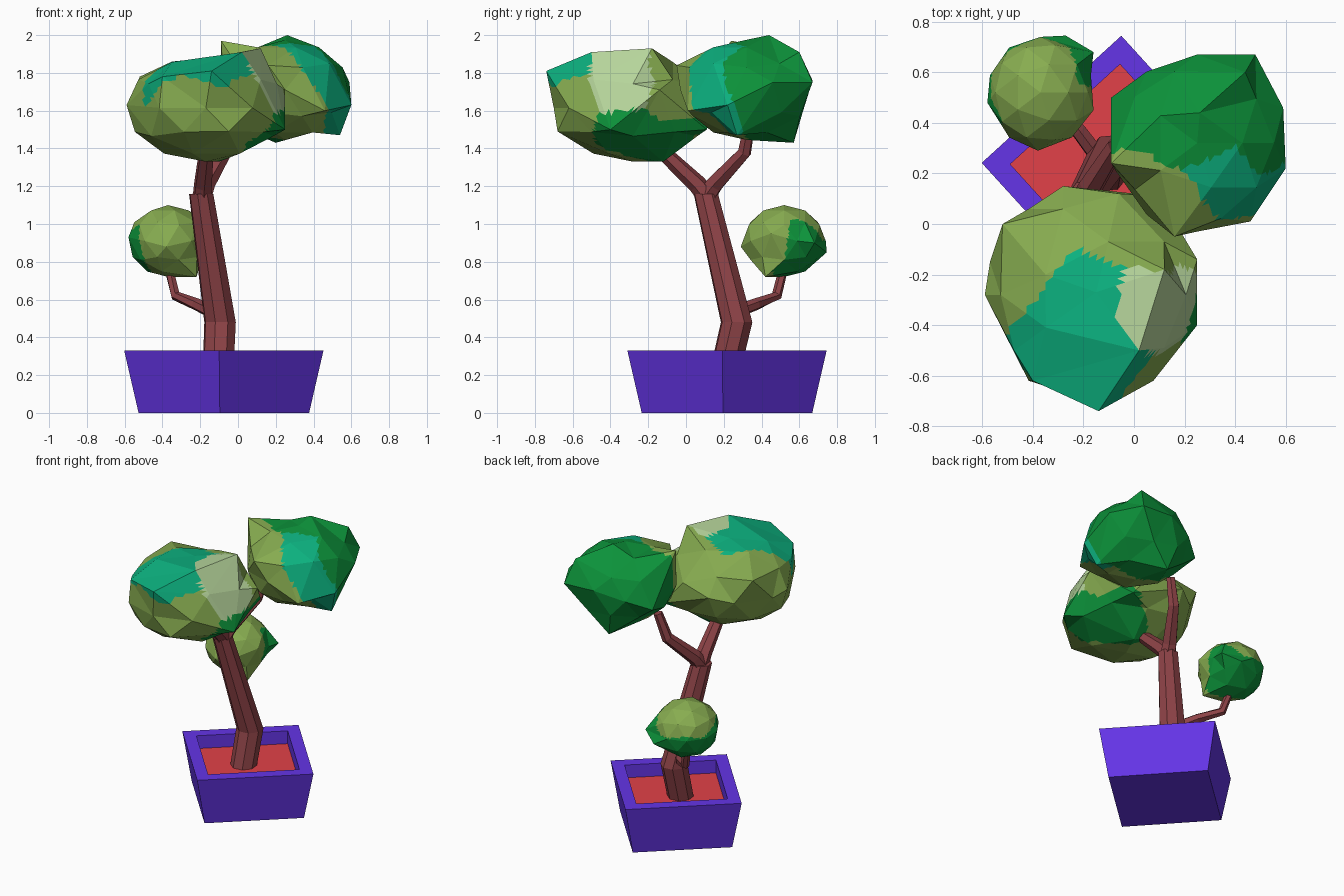
import bpy, bmesh, math
from mathutils import Vector


def material(name, r, g, b):
    def lin(c):
        c /= 255
        return c / 12.92 if c <= 0.04045 else ((c + 0.055) / 1.055) ** 2.4
    m = bpy.data.materials.new(name)
    m.diffuse_color = (lin(r), lin(g), lin(b), 1)
    return m


PURPLE = material("purple pot", 101, 53, 232)
RED = material("red soil", 226, 65, 72)
BARK = material("brown bark", 142, 67, 71)
OLIVE = material("olive leaf", 135, 172, 80)
DARK = material("dark green leaf", 12, 146, 58)
TEAL = material("teal leaf", 12, 177, 127)
PALE = material("pale leaf", 182, 213, 155)
LEAVES = [OLIVE, DARK, TEAL, PALE]


def finish(bm, name, mats):
    bmesh.ops.recalc_face_normals(bm, faces=bm.faces)
    mesh = bpy.data.meshes.new(name)
    bm.to_mesh(mesh)
    bm.free()
    for m in mats:
        mesh.materials.append(m)
    ob = bpy.data.objects.new(name, mesh)
    bpy.context.collection.objects.link(ob)
    return ob


def loft(bm, rings):
    """Join rings of points with quads and cap both ends; returns the end cap."""
    loops = [[bm.verts.new(p) for p in ring] for ring in rings]
    for a, b in zip(loops, loops[1:]):
        n = len(a)
        for i in range(n):
            bm.faces.new((a[i], a[(i + 1) % n], b[(i + 1) % n], b[i]))
    bm.faces.new(loops[0][::-1])
    return bm.faces.new(loops[-1])


# Square tapered pot with a thick rim and sunken soil
def square(r, z):
    return [(-0.075 + r * math.cos(a), 0.217 + r * math.sin(a), z)
            for a in (math.radians(-2.7 + 90 * i) for i in range(4))]


bm = bmesh.new()
soil = loft(bm, [square(0.452, 0), square(0.528, 0.33), square(0.415, 0.33), square(0.415, 0.24)])
soil.material_index = 1
finish(bm, "pot", [PURPLE, RED])


# Trunk and branches: faceted tubes along short paths of (x, y, z, radius)
def limb(name, path, sides=8, flat=False):
    pts = [Vector(p[:3]) for p in path]
    rings = []
    for i, p in enumerate(pts):
        d = (pts[min(i + 1, len(pts) - 1)] - pts[max(i - 1, 0)]).normalized()
        if flat:
            d = Vector((0, 0, 1))
        u = d.cross(Vector((0.3, 1, 0.1))).normalized()
        v = d.cross(u)
        r = path[i][3]
        rings.append([p + r * (math.cos(t) * u + math.sin(t) * v)
                      for t in (math.tau * k / sides for k in range(sides))])
    bm = bmesh.new()
    loft(bm, rings)
    finish(bm, name, [BARK])


limb("trunk", [(-0.105, 0.21, 0.23, 0.085), (-0.095, 0.268, 0.48, 0.087),
               (-0.195, 0.105, 1.16, 0.067)], flat=True)
limb("front_branch", [(-0.19, 0.13, 1.12, 0.055), (-0.185, 0.06, 1.21, 0.05),
                      (-0.17, -0.1, 1.36, 0.042), (-0.17, -0.16, 1.48, 0.035)], 6)
limb("back_branch", [(-0.2, 0.09, 1.12, 0.055), (-0.17, 0.15, 1.21, 0.05),
                     (-0.07, 0.31, 1.38, 0.038), (-0.02, 0.34, 1.55, 0.03)], 6)
limb("low_branch", [(-0.13, 0.25, 0.53, 0.036), (-0.22, 0.37, 0.575, 0.033),
                    (-0.33, 0.48, 0.62, 0.028), (-0.37, 0.52, 0.78, 0.024)], 6)


# Leaf crowns: low-poly ellipsoids with corners pulled out, coloured by nearest patch
def crown(name, centre, radii, corners, patches):
    bm = bmesh.new()
    bmesh.ops.create_icosphere(bm, subdivisions=2, radius=1)
    for v in bm.verts:
        v.co = Vector(centre) + Vector([c * r for c, r in zip(v.co, radii)])
    free = set(bm.verts)
    for c in corners:
        v = min(free, key=lambda w: (w.co - Vector(c)).length)
        v.co = c
        free.discard(v)
    # flat subdivision gives the colour patches finer borders
    bmesh.ops.subdivide_edges(bm, edges=bm.edges[:], cuts=6, use_grid_fill=True)
    seeds = [(Vector(p), LEAVES.index(m)) for m, ps in patches for p in ps]
    for f in bm.faces:
        mid = f.calc_center_median()
        f.material_index = min(seeds, key=lambda s: (s[0] - mid).length)[1]
    finish(bm, name, LEAVES)


crown("front_crown", (-0.17, -0.28, 1.615), (0.42, 0.42, 0.285),
      [(-0.52, 0, 1.78), (-0.28, 0.15, 1.65), (0.25, -0.14, 1.71), (0.25, -0.4, 1.5),
       (-0.14, -0.74, 1.81), (-0.4, -0.62, 1.78), (-0.59, -0.28, 1.63), (0.12, -0.18, 1.93),
       (0.02, -0.5, 1.91), (-0.35, -0.2, 1.86), (-0.05, -0.68, 1.49), (-0.1, -0.12, 1.33),
       (0.1, 0.11, 1.5), (-0.15, -0.27, 1.88), (-0.06, 0.12, 1.69)],
      [(TEAL, [(-0.13, -0.55, 1.85), (-0.3, -0.45, 1.85), (-0.22, -0.27, 1.9)]),
       (PALE, [(0.09, -0.33, 1.9), (0.17, -0.32, 1.75)]),
       (DARK, [(0.18, -0.3, 1.45), (0.1, -0.03, 1.43), (0.07, -0.2, 1.38)]),
       (OLIVE, [(-0.5, -0.2, 1.75), (-0.1, 0.02, 1.88), (-0.25, -0.66, 1.58), (0.05, -0.62, 1.6),
                (-0.4, -0.1, 1.45), (0.22, -0.03, 1.68), (-0.42, -0.12, 1.85),
                (-0.15, -0.38, 1.34), (-0.1, 0.1, 1.6), (0.12, -0.05, 1.85)])])

crown("back_crown", (0.25, 0.32, 1.71), (0.34, 0.35, 0.265),
      [(-0.09, 0.24, 1.97), (0.26, 0.44, 2.0), (0.44, 0.6, 1.91), (0.48, 0.67, 1.75),
       (0.25, 0.67, 1.76), (0.59, 0.46, 1.75), (0.6, 0.22, 1.63), (0.46, 0.01, 1.6),
       (0.54, 0.27, 1.47), (0.16, -0.05, 1.84), (0.2, 0.57, 1.43), (-0.09, 0.5, 1.65)],
      [(OLIVE, [(-0.05, 0.13, 1.85), (0.2, 0.05, 1.88), (0.1, 0.05, 1.6), (0.34, 0, 1.66),
                (0.22, 0.15, 1.47), (0.4, 0.1, 1.5)]),
       (TEAL, [(0.35, 0.15, 1.89), (0.46, 0.1, 1.74), (0.56, 0.16, 1.56)]),
       (DARK, [(0.25, 0.38, 2.0), (0.52, 0.33, 1.82), (0.1, 0.55, 1.8), (-0.05, 0.4, 1.8),
               (0.3, 0.5, 1.5), (0.59, 0.37, 1.62)])])

crown("low_crown", (-0.37, 0.52, 0.91), (0.21, 0.22, 0.19),
      [(-0.58, 0.48, 0.93), (-0.27, 0.745, 0.85), (-0.16, 0.68, 0.9), (-0.38, 0.29, 0.88),
       (-0.22, 0.42, 0.72), (-0.16, 0.45, 0.95)],
      [(OLIVE, [(-0.37, 0.52, 1.1), (-0.38, 0.32, 0.9), (-0.2, 0.42, 0.9), (-0.35, 0.4, 0.75),
                (-0.52, 0.6, 1.0), (-0.35, 0.7, 1.02)]),
       (DARK, [(-0.22, 0.64, 0.87), (-0.37, 0.68, 0.82), (-0.54, 0.54, 0.86),
               (-0.3, 0.58, 0.74), (-0.5, 0.63, 0.84)])])
